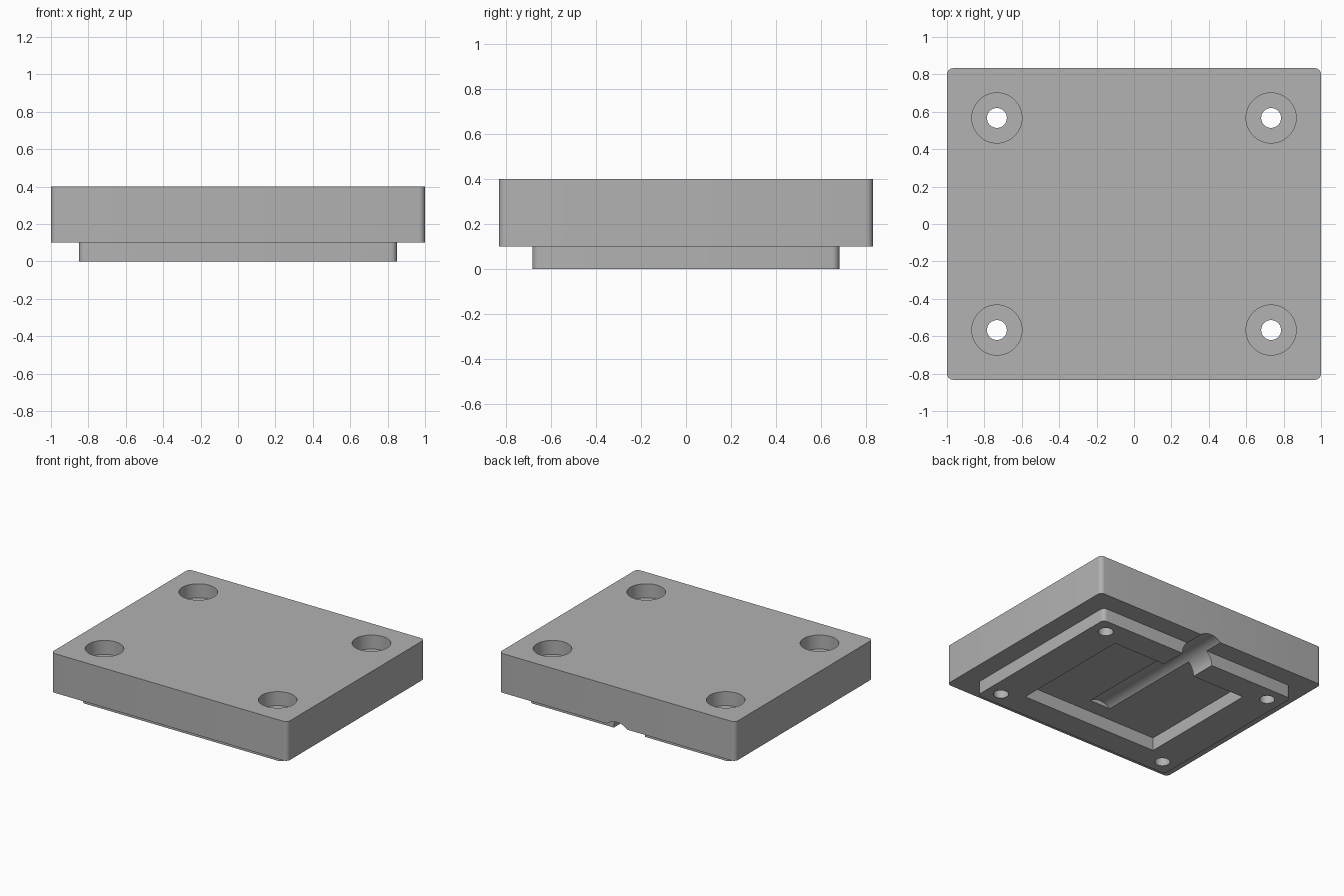
import bpy
import bmesh
from math import radians
from mathutils import Matrix

cube = bpy.data.objects.get("Cube")
if cube:
    bpy.data.objects.remove(cube, do_unlink=True)

grey = bpy.data.materials.new("plain grey")
grey.use_nodes = True
COLOUR = (0.445, 0.445, 0.445, 1)
grey.diffuse_color = COLOUR
grey.node_tree.nodes["Principled BSDF"].inputs["Base Color"].default_value = COLOUR


def add_object(name, bm):
    bmesh.ops.recalc_face_normals(bm, faces=bm.faces)
    mesh = bpy.data.meshes.new(name)
    bm.to_mesh(mesh)
    bm.free()
    mesh.materials.append(grey)
    obj = bpy.data.objects.new(name, mesh)
    bpy.context.collection.objects.link(obj)
    return obj


def block(name, half_x, half_y, z0, z1, corner=0):
    """Box between two heights, with optional rounded upright edges."""
    bm = bmesh.new()
    bmesh.ops.create_cube(bm, size=1)
    for v in bm.verts:
        v.co = (v.co.x * 2 * half_x, v.co.y * 2 * half_y, z1 if v.co.z > 0 else z0)
    if corner:
        upright = [e for e in bm.edges
                   if abs(e.verts[0].co.z - e.verts[1].co.z) > 0.01]
        bmesh.ops.bevel(bm, geom=upright, offset=corner, segments=6,
                        profile=0.5, affect='EDGES')
    return add_object(name, bm)


def rod(name, radius, length, matrix):
    bm = bmesh.new()
    bmesh.ops.create_cone(bm, cap_ends=True, segments=64, radius1=radius,
                          radius2=radius, depth=length, matrix=matrix)
    return add_object(name, bm)


def combine(target, tool, operation):
    """Boolean the tool into the target, then discard the tool."""
    tool.hide_render = True
    mod = target.modifiers.new("boolean", 'BOOLEAN')
    mod.operation = operation
    mod.solver = 'EXACT'
    mod.object = tool
    depsgraph = bpy.context.evaluated_depsgraph_get()
    mesh = bpy.data.meshes.new_from_object(target.evaluated_get(depsgraph))
    target.modifiers.clear()
    target.data = mesh
    bpy.data.objects.remove(tool, do_unlink=True)


# Cover slab with the stepped locating plate beneath it
cover = block("cover_plate", 1, 0.833, 0.1, 0.4, 0.033)
combine(cover, block("locating_step", 0.85, 0.683, 0, 0.2, 0.033), 'UNION')

# Rectangular pocket in the underside
combine(cover, block("pocket_cutter", 0.58, 0.485, -0.1, 0.1), 'DIFFERENCE')

# Round cable channel from inside the pocket out through the back
START, END = -0.367, 1.0
channel = Matrix.Translation((0, (START + END) / 2, 0)) @ Matrix.Rotation(radians(90), 4, 'X')
combine(cover, rod("channel_cutter", 0.133, END - START, channel), 'DIFFERENCE')

# Counterbored screw holes at the four corners
for x in (-0.733, 0.733):
    for y in (-0.567, 0.567):
        combine(cover, rod("hole_cutter", 0.053, 1.2,
                           Matrix.Translation((x, y, 0.2))), 'DIFFERENCE')
        combine(cover, rod("counterbore_cutter", 0.134, 0.4,
                           Matrix.Translation((x, y, 0.493))), 'DIFFERENCE')

# Single grey finish, smooth round surfaces and crisp edges
cover.data.materials.clear()
cover.data.materials.append(grey)
for face in cover.data.polygons:
    face.material_index = 0
bpy.ops.object.select_all(action='DESELECT')
cover.select_set(True)
bpy.context.view_layer.objects.active = cover
bpy.ops.object.shade_smooth_by_angle(angle=radians(30))
